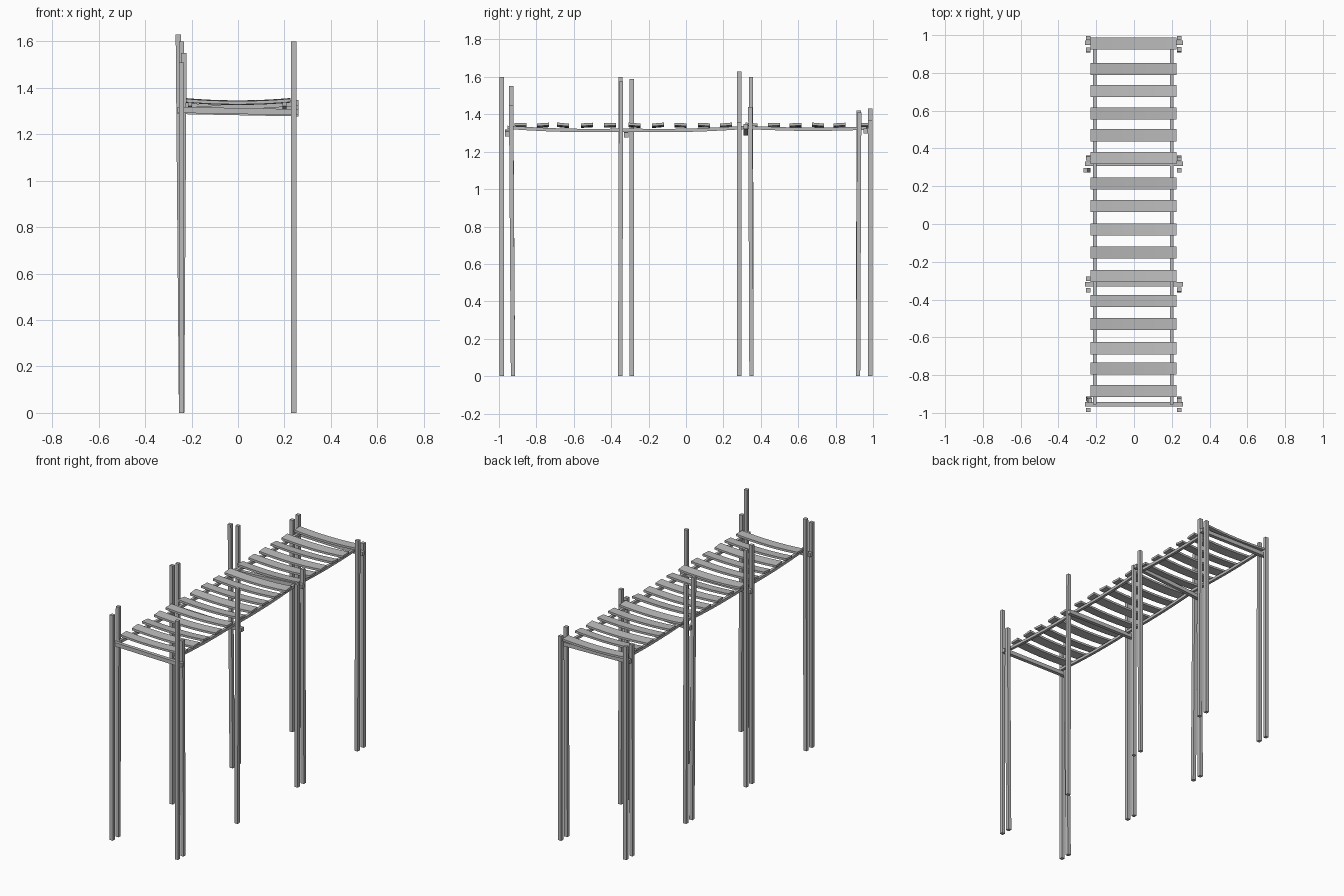
import bpy, bmesh, math
from mathutils import Vector

cube = bpy.data.objects.get("Cube")
if cube:
    bpy.data.objects.remove(cube)

wood = bpy.data.materials.new("weathered grey wood")
wood.use_nodes = True
GREY = (0.5, 0.5, 0.5, 1)
wood.diffuse_color = GREY
wood.node_tree.nodes["Principled BSDF"].inputs["Base Color"].default_value = GREY


def sweep(name, points, side, up):
    """Sweep a rectangle with half-extent vectors side and up along points."""
    bm = bmesh.new()
    side, up = Vector(side), Vector(up)
    rings = []
    for p in points:
        p = Vector(p)
        rings.append([bm.verts.new(p + side * a + up * b)
                      for a, b in ((-1, -1), (1, -1), (1, 1), (-1, 1))])
    for r, s in zip(rings, rings[1:]):
        for i in range(4):
            j = (i + 1) % 4
            bm.faces.new((r[i], r[j], s[j], s[i]))
    bm.faces.new(rings[0])
    bm.faces.new(rings[-1])
    bmesh.ops.recalc_face_normals(bm, faces=bm.faces)
    mesh = bpy.data.meshes.new(name)
    bm.to_mesh(mesh)
    bm.free()
    mesh.materials.append(wood)
    obj = bpy.data.objects.new(name, mesh)
    bpy.context.collection.objects.link(obj)
    return obj


# Posts in pairs: y position, top height and sideways lean (x, y) at the top
posts = {
    "right": (-0.243, [(-0.985, 1.51, 0, 0), (-0.925, 1.55, 0.01, -0.01),
                       (-0.35, 1.6, 0, 0), (-0.29, 1.59, 0, 0),
                       (0.285, 1.63, -0.014, 0), (0.35, 1.6, 0, -0.003),
                       (0.92, 1.42, 0, 0.003), (0.985, 1.43, 0, 0)]),
    "left": (0.24, [(-0.985, 1.6, 0, 0), (-0.925, 1.45, 0, -0.01),
                    (-0.352, 1.575, 0, 0.005), (0.285, 1.36, 0, 0),
                    (0.35, 1.44, 0, -0.006), (0.92, 1.41, 0, 0.006),
                    (0.985, 1.37, 0, 0)]),
}
for label, (x, row) in posts.items():
    for y, top, lean_x, lean_y in row:
        sweep(label + "_post", [(x, y, 0), (x + lean_x, y + lean_y, top)],
              (0.0115, 0, 0), (0, 0.0115, 0))

# Cross beams held between each pair of posts: y, right end z, left end z
for y, z_right, z_left in ((-0.955, 1.305, 1.295), (-0.32, 1.30, 1.29),
                           (0.32, 1.30, 1.335), (0.96, 1.32, 1.31)):
    sweep("cross_beam", [(-0.26, y, z_right), (0.26, y, z_left)],
          (0, 0.012, 0), (0, 0, 0.013))

# Two long rails that sag a little in each span
supports = [(-0.955, 1.33), (-0.32, 1.315), (0.32, 1.33), (0.965, 1.326)]
path = []
for (y0, z0), (y1, z1) in zip(supports, supports[1:]):
    for i in range(6):
        t = i / 6
        sag = 0.008 * math.sin(math.pi * t)
        path.append((y0 + (y1 - y0) * t, z0 + (z1 - z0) * t - sag))
path.append(supports[-1])
for x in (-0.207, 0.2):
    sweep("side_rail", [(x, y, z) for y, z in path], (0.009, 0, 0), (0, 0, 0.009))

# Walking planks, bowed downwards in the middle
plank_rows = [0.955, 0.82, 0.705, 0.585, 0.47, 0.35, 0.215, 0.095,
              -0.03, -0.15, -0.275, -0.407, -0.53, -0.658, -0.765, -0.885]
for n, y in enumerate(plank_rows):
    tilt = 0.003 * math.sin(n * 2.3)
    bow = [(-0.002 + 0.0285 * k, y, 1.339 + 0.01 * (k / 8) ** 2 - 0.003)
           for k in range(-8, 9, 2)]
    sweep("plank", bow, (0, 0.032, tilt), (0, 0, 0.007))
